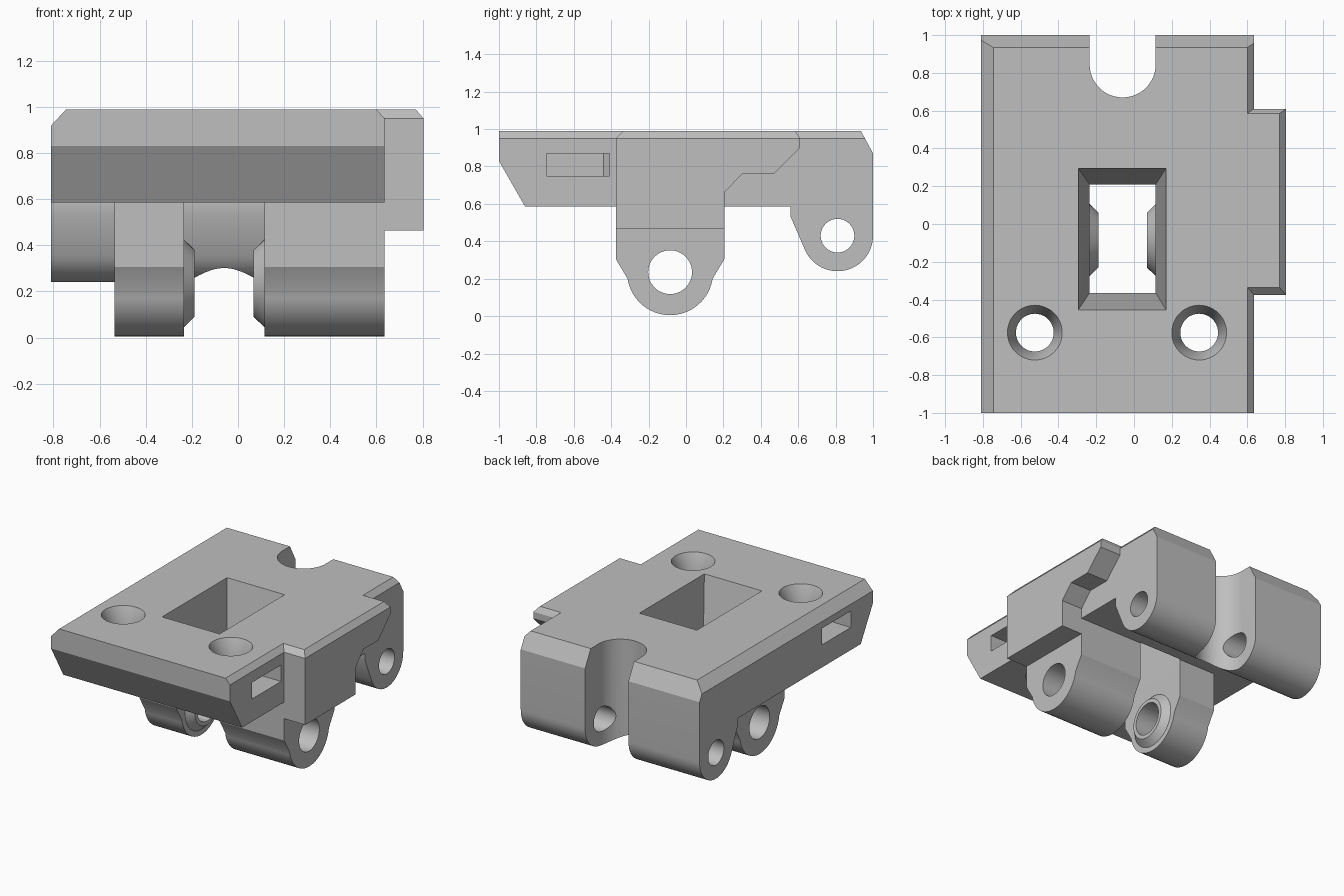
import bpy, bmesh, math
from mathutils import Vector

cube = bpy.data.objects.get("Cube")
if cube:
    bpy.data.objects.remove(cube, do_unlink=True)

grey = bpy.data.materials.new("light_grey")
grey.use_nodes = True
colour = (0.52, 0.52, 0.52, 1)
grey.diffuse_color = colour
grey.node_tree.nodes["Principled BSDF"].inputs["Base Color"].default_value = colour


def arc(cu, cv, r, start, end, n=24):
    angles = [math.radians(start + (end - start) * i / n) for i in range(n + 1)]
    return [(cu + r * math.cos(a), cv + r * math.sin(a)) for a in angles]


def circle(cu, cv, r, n=48):
    return arc(cu, cv, r, 0, 360, n)[:-1]


def rect(u0, u1, v0, v1):
    return [(u0, v0), (u1, v0), (u1, v1), (u0, v1)]


def loft(name, axis, a, pts_a, b, pts_b=None):
    """Solid between two outlines lying across the given axis."""
    place = {"X": lambda t, u, v: Vector((t, u, v)),
             "Y": lambda t, u, v: Vector((u, t, v)),
             "Z": lambda t, u, v: Vector((u, v, t))}[axis]
    bm = bmesh.new()
    lo = [bm.verts.new(place(a, *p)) for p in pts_a]
    hi = [bm.verts.new(place(b, *p)) for p in (pts_b or pts_a)]
    bm.faces.new(lo)
    bm.faces.new(hi)
    n = len(lo)
    for i in range(n):
        j = (i + 1) % n
        bm.faces.new((lo[i], lo[j], hi[j], hi[i]))
    bmesh.ops.recalc_face_normals(bm, faces=bm.faces)
    mesh = bpy.data.meshes.new(name)
    bm.to_mesh(mesh)
    bm.free()
    mesh.materials.append(grey)
    obj = bpy.data.objects.new(name, mesh)
    bpy.context.collection.objects.link(obj)
    return obj


def combine(target, tool, operation):
    """Apply a boolean and discard the tool."""
    bpy.ops.object.select_all(action="DESELECT")
    bpy.context.view_layer.objects.active = target
    target.select_set(True)
    mod = target.modifiers.new("boolean", "BOOLEAN")
    mod.operation = operation
    mod.solver = "EXACT"
    mod.object = tool
    bpy.ops.object.modifier_apply(modifier=mod.name)
    bpy.data.objects.remove(tool, do_unlink=True)


# Plate with the rear hinge barrel, then chamfer its long top edges
side = [(-1, .99), (-1, .83), (-.86, .585), (.56, .585), (.56, .53)]
side += arc(.81, .43, .19, -158, 0) + [(1, .87), (.935, .99)]
body = loft("hinge_bracket", "X", -.81, side, .635)
combine(body, loft("left_chamfer", "Y", -1.2, [(-.9, .823), (-.9, 1.2), (-.55, 1.2)], 1.2), "DIFFERENCE")
combine(body, loft("right_chamfer", "Y", -1.2, [(.735, .836), (.735, 1.2), (.416, 1.2)], 1.2), "DIFFERENCE")

# Side flange with chamfered top
flange_side = [(-.375, .465), (-.375, .95), (-.335, .99), (.585, .99), (.61, .95), (.61, .9),
               (.47, .76), (.3, .76), (.205, .66), (.205, .465)]
flange = loft("side_flange", "X", .5, flange_side, .805)
combine(flange, loft("flange_chamfer", "Y", -1.2, [(.905, .836), (.905, 1.2), (.586, 1.2)], 1.2), "DIFFERENCE")
combine(body, flange, "UNION")

# Front hinge lugs with conical bosses facing each other
lug = [(-.375, .7), (-.375, .305)] + arc(-.085, .235, .23, -171, -9) + [(.205, .305), (.205, .7)]
for x_out, x_in, d in ((-.535, -.235, 1), (.635, .115, -1)):
    combine(body, loft("front_lug", "X", x_out, lug, x_in), "UNION")
    boss = loft("boss", "X", x_in - d * .025, circle(-.085, .235, .215),
                x_in + d * .047, circle(-.085, .235, .145))
    combine(body, boss, "UNION")

# Tapered window, rear slot and hinge pin bores
cutters = [
    loft("window", "Z", 1.395, rect(-.355, .225, -.545, .38), .5445, rect(-.229, .1095, -.356, .2015)),
    loft("rear_slot", "Z", -.2, [(-.235, 1.2)] + arc(-.06, .845, .175, 180, 360) + [(.115, 1.2)], 1.2),
    loft("front_pin_bore", "X", -1, circle(-.085, .235, .117), 1),
    loft("rear_pin_bore", "X", -1, circle(.81, .43, .09), 1),
]

# Countersunk screw holes, each with a nut slot opening to the side
for x, d in ((-.525, -1), (.345, 1)):
    cutters.append(loft("screw_hole", "Z", .3, circle(x, -.575, .1), 1.2))
    cutters.append(loft("countersink", "Z", .88, circle(x, -.575, .1), 1.1, circle(x, -.575, .19)))
    inner, outer = x - d * .165, x + d
    nut = [(inner, -.745), (outer, -.745), (outer, -.41), (inner + d * .03, -.41), (inner, -.44)]
    cutters.append(loft("nut_slot", "Z", .75, nut, .87))

for cutter in cutters:
    combine(body, cutter, "DIFFERENCE")

bpy.ops.object.select_all(action="DESELECT")
bpy.context.view_layer.objects.active = body
body.select_set(True)
bpy.ops.object.shade_smooth_by_angle(angle=math.radians(25))
